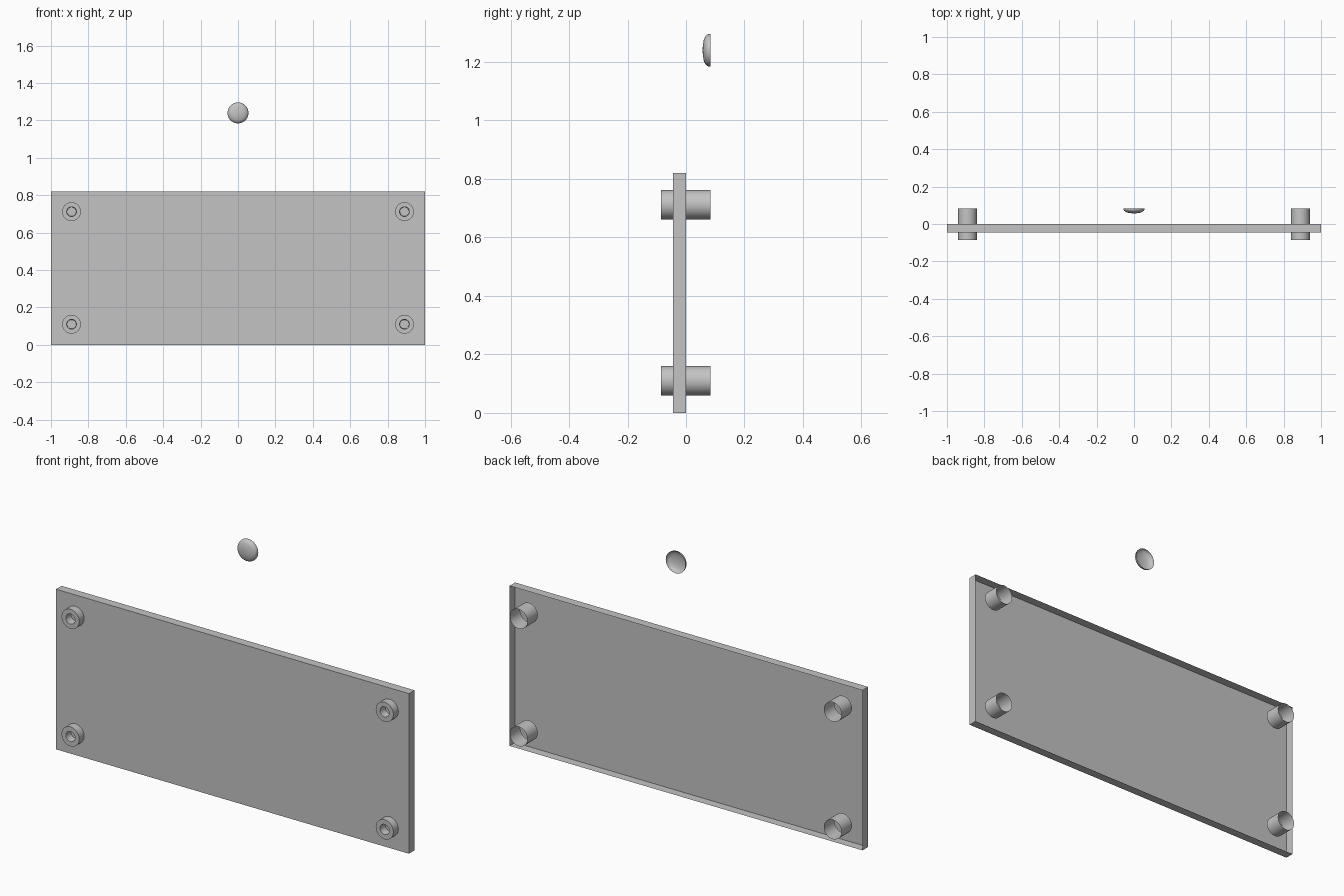
import bpy
import math

# Remove the default cube
if "Cube" in bpy.data.objects:
    bpy.data.objects.remove(bpy.data.objects["Cube"], do_unlink=True)

GREY = (0.55, 0.55, 0.55, 1.0)
grey = bpy.data.materials.new("plain grey")
grey.use_nodes = True
grey.diffuse_color = GREY
grey.node_tree.nodes["Principled BSDF"].inputs["Base Color"].default_value = GREY


def make_object(name, verts, faces, location=(0, 0, 0), smooth=True):
    mesh = bpy.data.meshes.new(name)
    mesh.from_pydata(verts, [], faces)
    mesh.materials.append(grey)
    obj = bpy.data.objects.new(name, mesh)
    obj.location = location
    bpy.context.collection.objects.link(obj)
    if smooth:
        bpy.ops.object.select_all(action="DESELECT")
        obj.select_set(True)
        bpy.context.view_layer.objects.active = obj
        bpy.ops.object.shade_smooth_by_angle(angle=math.radians(30))
    return obj


def lathe(name, profile, location, sides=48, cap_end=False):
    """Spin (radius, y) points, ordered from back to front, around the y axis."""
    verts, faces = [], []
    for radius, y in profile:
        for i in range(sides):
            a = 2 * math.pi * i / sides
            verts.append((radius * math.cos(a), y, radius * math.sin(a)))
    for ring in range(len(profile) - 1):
        for i in range(sides):
            j = (i + 1) % sides
            a, b = ring * sides, (ring + 1) * sides
            faces.append((a + i, a + j, b + j, b + i))
    if cap_end:
        start = (len(profile) - 1) * sides
        faces.append(tuple(start + i for i in range(sides)))
    return make_object(name, verts, faces, location)


# Shallow tray panel, open at the back
W, H, FRONT, BACK = 1.0, 0.82, -0.045, 0.0
corners = [(-W, 0), (W, 0), (W, H), (-W, H)]
panel_verts = [(x, y, z) for y in (FRONT, BACK) for x, z in corners]
panel_faces = [(0, 1, 2, 3)]
panel_faces += [(i, i + 4, (i + 1) % 4 + 4, (i + 1) % 4) for i in range(4)]
make_object("panel", panel_verts, panel_faces, smooth=False)

# Front collars and rear standoff tubes at each corner
COLLAR = [(0.05, FRONT), (0.05, -0.085), (0.026, -0.085), (0.024, FRONT)]
TUBE = [(0.05, 0.084), (0.05, 0.0)]
for side, x in (("right", -0.89), ("left", 0.89)):
    for level, z in (("lower", 0.11), ("upper", 0.712)):
        lathe(f"{level}_{side}_collar", COLLAR, (x, 0, z))
        lathe(f"{level}_{side}_standoff_tube", TUBE, (x, 0, z))

# Hollow domed cap floating above the panel
CAP = [(0.056, 0.084), (0.055, 0.076), (0.052, 0.07), (0.045, 0.065),
       (0.036, 0.061), (0.02, 0.058), (0.008, 0.057)]
lathe("cap", CAP, (0, 0, 1.24), cap_end=True)
